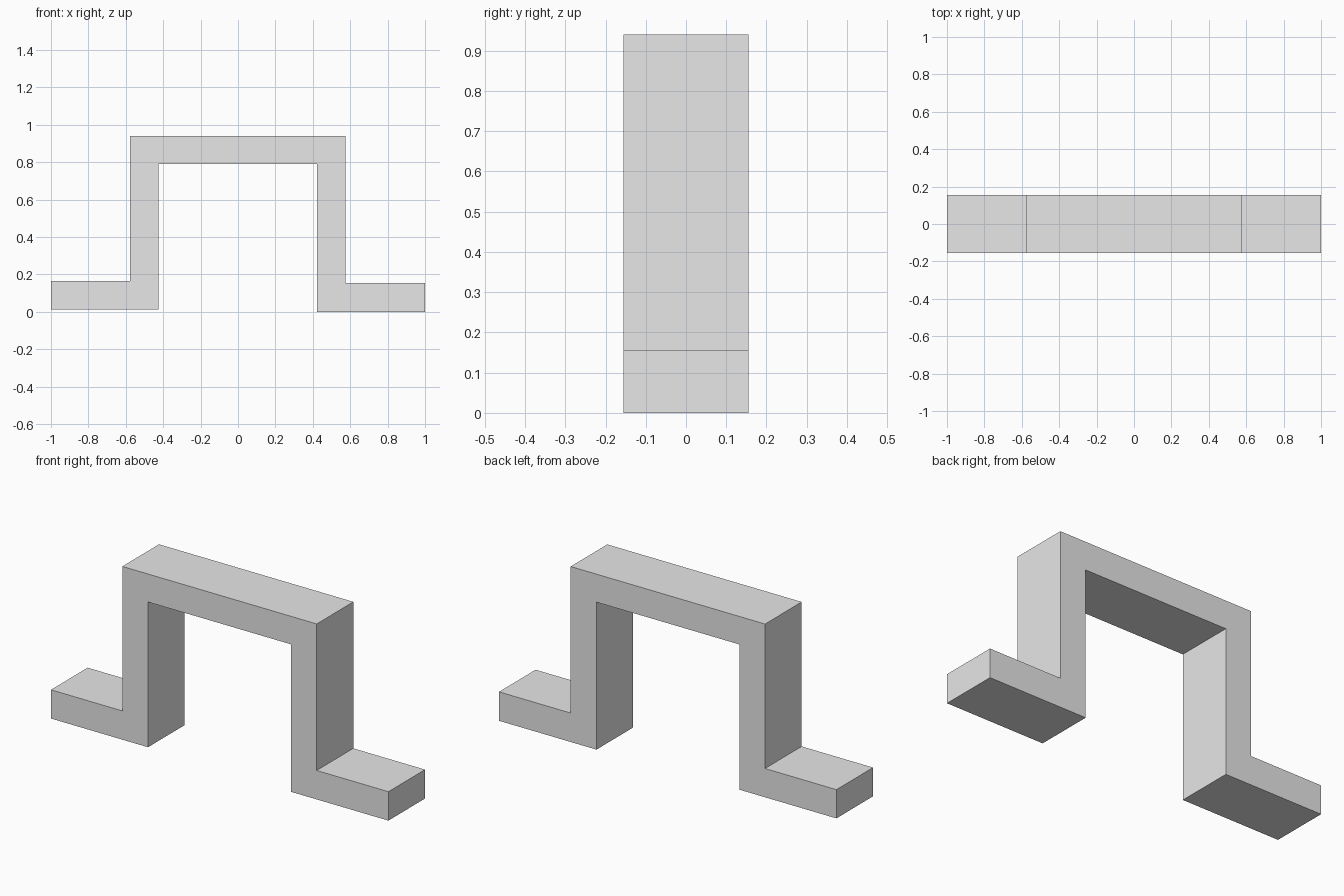
import bpy
import bmesh

if "Cube" in bpy.data.objects:
    bpy.data.objects.remove(bpy.data.objects["Cube"])

HALF_DEPTH = 0.155

grey = bpy.data.materials.new("light grey")
grey.diffuse_color = (0.8, 0.8, 0.8, 1.0)
grey.use_nodes = True
grey.node_tree.nodes["Principled BSDF"].inputs["Base Color"].default_value = grey.diffuse_color


def extrude_profile(name, points, half_depth):
    """Extrude an x-z outline along y into a closed solid."""
    bm = bmesh.new()
    face = bm.faces.new([bm.verts.new((x, -half_depth, z)) for x, z in points])
    out = bmesh.ops.extrude_face_region(bm, geom=[face])
    moved = [g for g in out["geom"] if isinstance(g, bmesh.types.BMVert)]
    bmesh.ops.translate(bm, verts=moved, vec=(0, 2 * half_depth, 0))
    bmesh.ops.recalc_face_normals(bm, faces=bm.faces)
    mesh = bpy.data.meshes.new(name)
    bm.to_mesh(mesh)
    bm.free()
    mesh.materials.append(grey)
    obj = bpy.data.objects.new(name, mesh)
    bpy.context.collection.objects.link(obj)
    return obj


# Hat-shaped bracket: left foot, left leg, top bar, right leg, right foot
outline = [
    (-1.0, 0.012), (-0.425, 0.012), (-0.425, 0.79), (0.422, 0.79),
    (0.422, 0.0), (1.0, 0.0), (1.0, 0.155), (0.575, 0.155),
    (0.575, 0.94), (-0.577, 0.94), (-0.577, 0.166), (-1.0, 0.166),
]
extrude_profile("bracket", outline, HALF_DEPTH)
